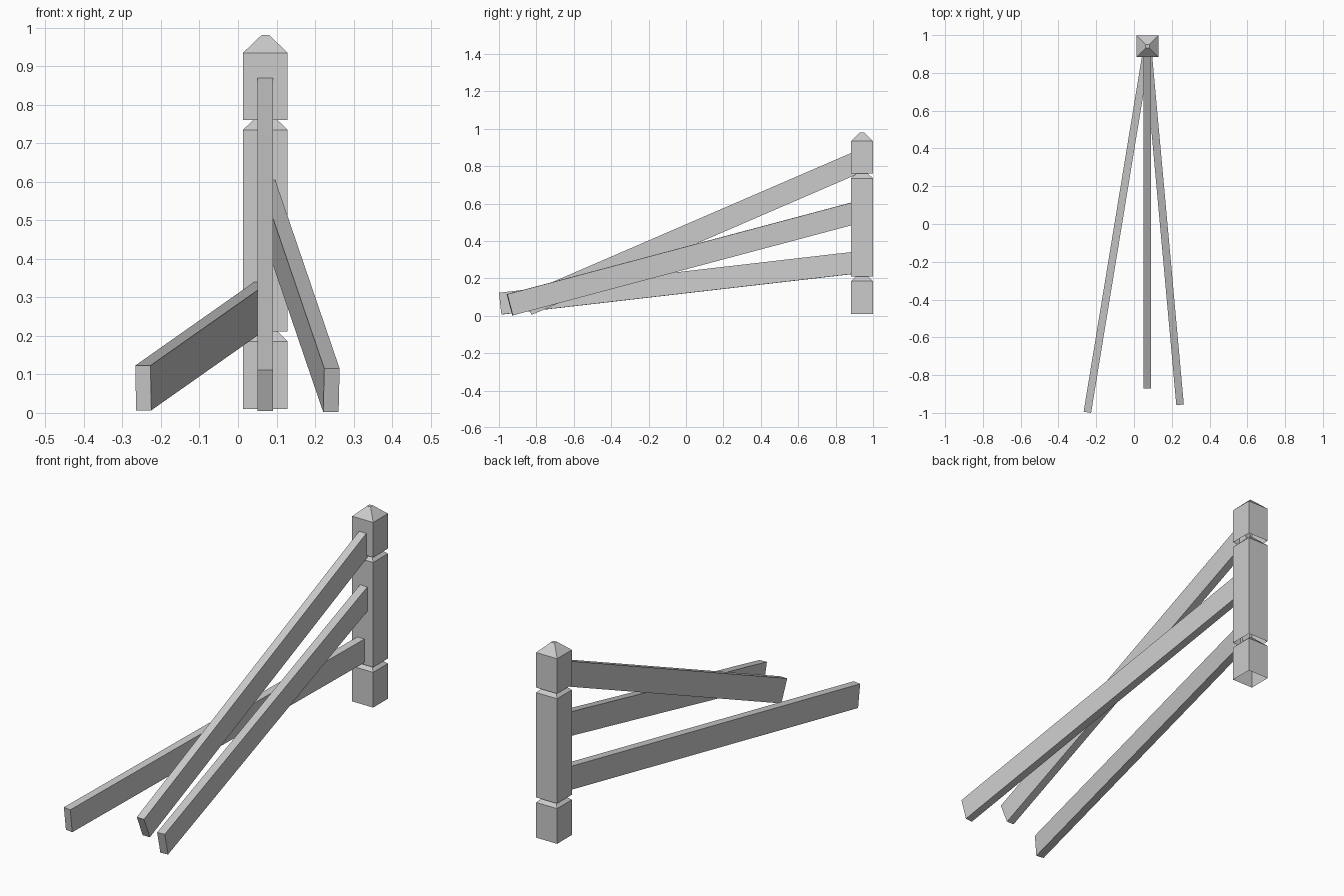
import bpy
import bmesh
from mathutils import Matrix, Vector

cube = bpy.data.objects.get("Cube")
if cube:
    bpy.data.objects.remove(cube, do_unlink=True)

grey = bpy.data.materials.new("plain grey")
grey.use_nodes = True
colour = (0.6, 0.6, 0.6, 1)
grey.diffuse_color = colour
grey.node_tree.nodes["Principled BSDF"].inputs["Base Color"].default_value = colour

POST = Vector((0.071, 0.941, 0))
HALF, TIP, CAP = 0.058, 0.01, 0.046


def add_object(name, bm):
    mesh = bpy.data.meshes.new(name)
    bm.to_mesh(mesh)
    bm.free()
    mesh.materials.append(grey)
    obj = bpy.data.objects.new(name, mesh)
    bpy.context.collection.objects.link(obj)
    return obj


def post_block(name, low, high):
    """Square block, open underneath, with a blunt pyramid on top."""
    bm = bmesh.new()
    rings = []
    for half, z in ((HALF, low), (HALF, high), (TIP, high + CAP)):
        rings.append([bm.verts.new(POST + Vector((sx * half, sy * half, z)))
                      for sx, sy in ((-1, -1), (1, -1), (1, 1), (-1, 1))])
    for a, b in zip(rings, rings[1:]):
        for i in range(4):
            j = (i + 1) % 4
            bm.faces.new((a[i], a[j], b[j], b[i]))
    bm.faces.new(rings[-1])
    add_object(name, bm)


def rail(name, foot, head, width=0.04, height=0.117):
    """Square-ended plank whose top centre line runs from foot to head."""
    foot, head = Vector(foot), Vector(head)
    along = (head - foot).normalized()
    side = along.cross(Vector((0, 0, 1))).normalized()
    up = side.cross(along)
    centre = (foot + head) / 2 - up * height / 2
    frame = Matrix((side, along, up)).transposed().to_4x4()
    size = Matrix.Diagonal((width, (head - foot).length, height, 1))
    bm = bmesh.new()
    bmesh.ops.create_cube(bm, size=1, matrix=Matrix.Translation(centre) @ frame @ size)
    add_object(name, bm)


# Post, made of three stacked blocks with grooves between them
post_block("post_base", 0.01, 0.186)
post_block("post_middle", 0.211, 0.735)
post_block("post_top", 0.76, 0.935)

# Rails fanning down from the post to the ground
rail("middle_rail", (0.071, -0.872, 0.112), (0.071, 0.892, 0.874))
rail("left_rail", (0.244, -0.957, 0.115), (0.076, 0.892, 0.607))
rail("right_rail", (-0.247, -0.997, 0.123), (0.063, 0.892, 0.341))
